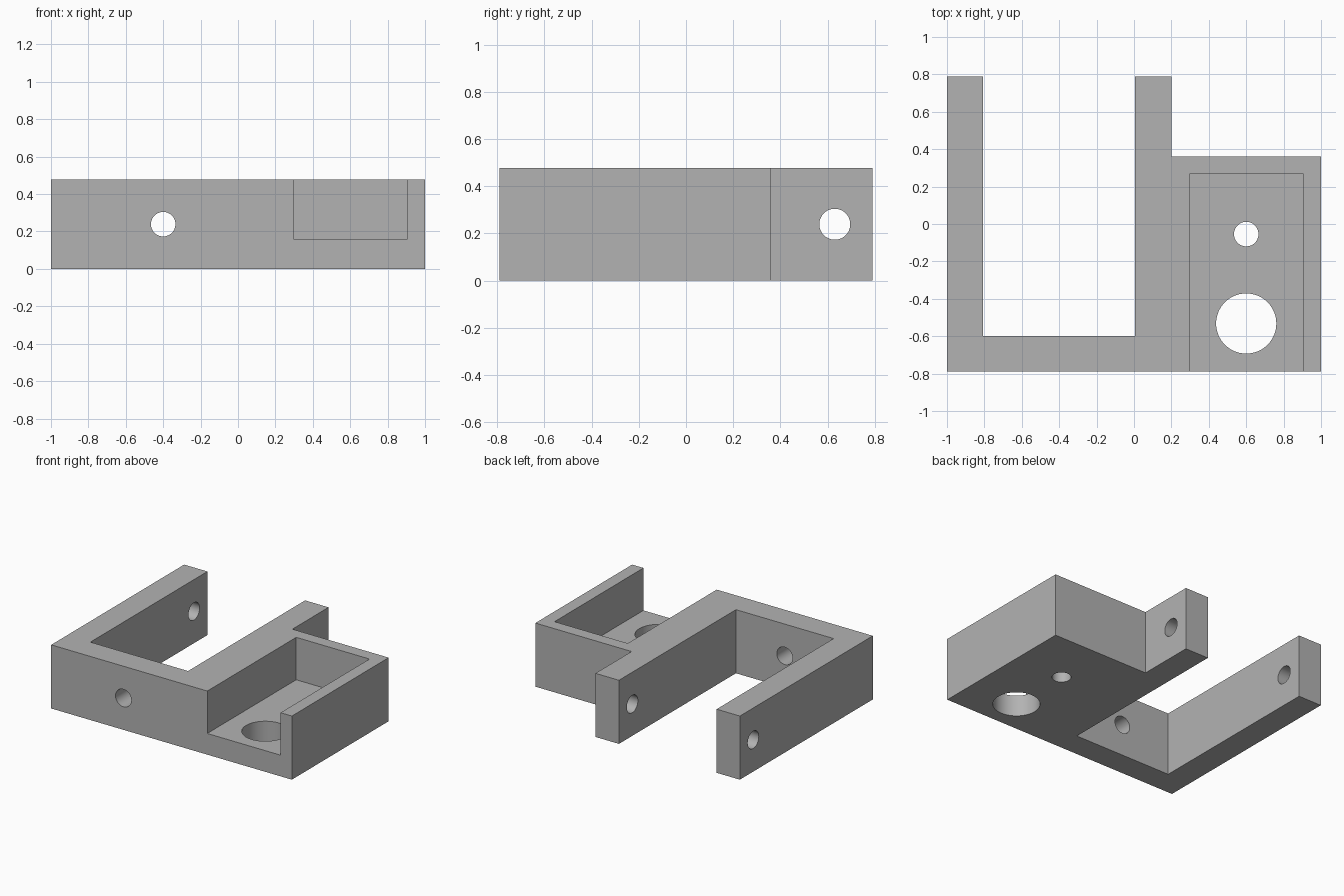
import bpy, bmesh, math
from mathutils import Matrix, Vector

if "Cube" in bpy.data.objects:
    bpy.data.objects.remove(bpy.data.objects["Cube"])

H = 0.478      # overall height
Y = 0.789      # half depth

grey = bpy.data.materials.new("light grey")
grey.diffuse_color = (0.45, 0.45, 0.45, 1)
grey.use_nodes = True
grey.node_tree.nodes["Principled BSDF"].inputs["Base Color"].default_value = grey.diffuse_color


def make_object(name, bm):
    bmesh.ops.recalc_face_normals(bm, faces=bm.faces[:])
    mesh = bpy.data.meshes.new(name)
    bm.to_mesh(mesh)
    bm.free()
    mesh.materials.append(grey)
    obj = bpy.data.objects.new(name, mesh)
    bpy.context.collection.objects.link(obj)
    return obj


def prism(name, outline, z0, z1):
    bm = bmesh.new()
    face = bm.faces.new([bm.verts.new((x, y, z0)) for x, y in outline])
    top = bmesh.ops.extrude_face_region(bm, geom=[face], use_keep_orig=True)
    verts = [v for v in top["geom"] if isinstance(v, bmesh.types.BMVert)]
    bmesh.ops.translate(bm, vec=(0, 0, z1 - z0), verts=verts)
    return make_object(name, bm)


def drill(name, centre, axis, radius, length):
    bm = bmesh.new()
    turn = Vector(axis).to_track_quat('Z', 'Y').to_matrix().to_4x4()
    bmesh.ops.create_cone(bm, cap_ends=True, segments=64, radius1=radius,
                          radius2=radius, depth=length,
                          matrix=Matrix.Translation(centre) @ turn)
    return make_object(name, bm)


# Body: two arms, a front wall and the block on the right
bracket = prism("fork_bracket", [
    (-1, -Y), (1, -Y), (1, 0.36), (0.2, 0.36), (0.2, Y), (0.005, Y),
    (0.005, -0.6), (-0.807, -0.6), (-0.807, Y), (-1, Y)], 0, H)

r = 0.0655
cutters = [
    # Pocket open at the front and top
    prism("pocket_cutter", [(0.297, -1), (0.906, -1), (0.906, 0.267),
                            (0.297, 0.267)], 0.159, 1),
    # Holes in the pocket floor
    drill("large_floor_hole", (0.6, -0.532, 0), (0, 0, 1), 0.161, 1),
    drill("small_floor_hole", (0.6, -0.054, 0), (0, 0, 1), r, 1),
    # Front wall hole and the cross hole through both arms
    drill("front_hole", (-0.4, -0.7, H / 2), (0, 1, 0), r, 0.6),
    drill("arm_hole", (-0.4, 0.63, H / 2), (1, 0, 0), r, 2),
]

bpy.context.view_layer.objects.active = bracket
bracket.select_set(True)
for cutter in cutters:
    mod = bracket.modifiers.new(cutter.name, 'BOOLEAN')
    mod.operation = 'DIFFERENCE'
    mod.solver = 'EXACT'
    mod.object = cutter
    bpy.ops.object.modifier_apply(modifier=mod.name)
    bpy.data.objects.remove(cutter, do_unlink=True)

bpy.ops.object.shade_smooth_by_angle(angle=math.radians(30))
